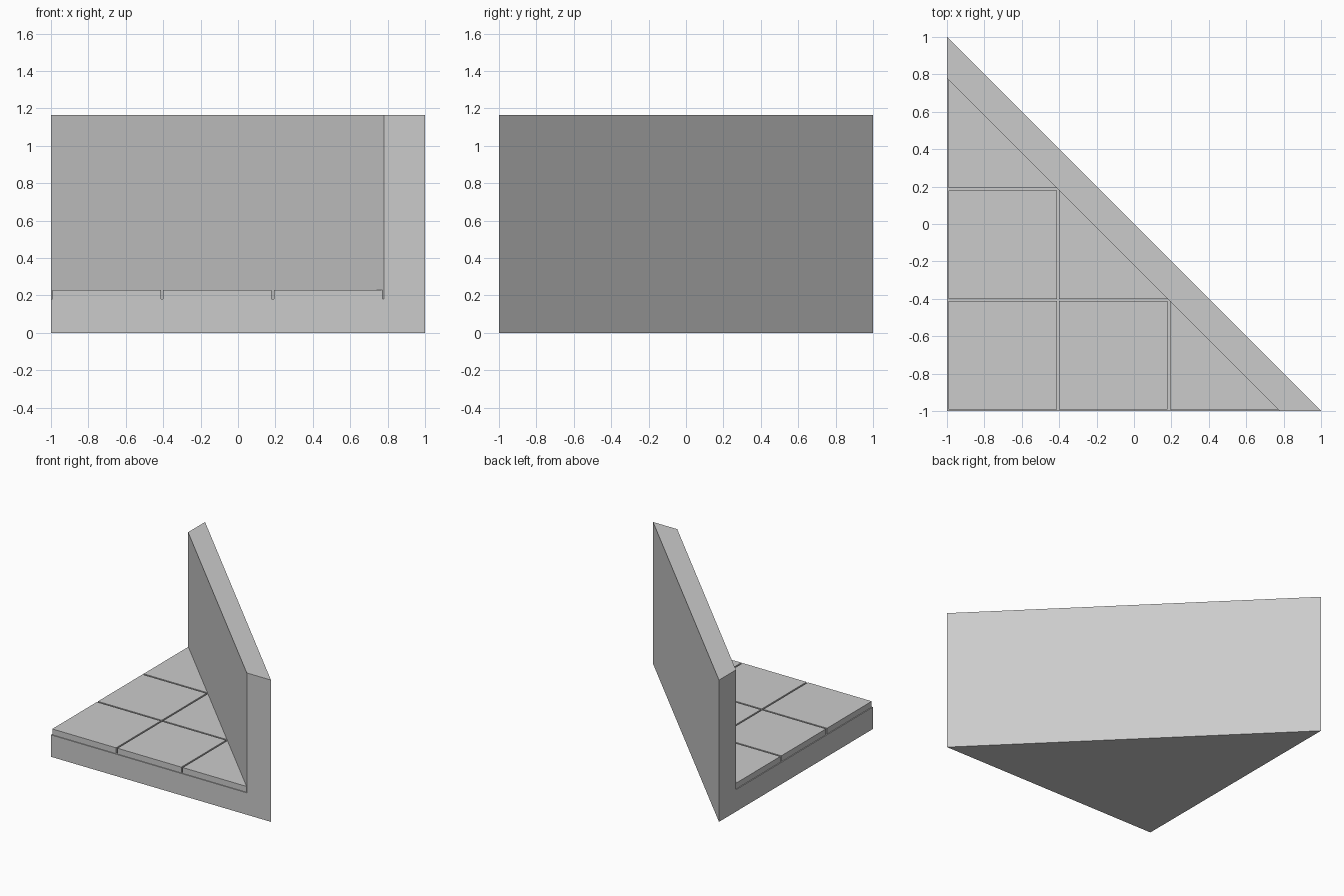
import bpy
import bmesh
from mathutils import Vector, Matrix

if "Cube" in bpy.data.objects:
    bpy.data.objects.remove(bpy.data.objects["Cube"], do_unlink=True)

BASE_TOP, TILE_TOP, WALL_TOP = 0.18, 0.228, 1.165
WALL_SUM = -0.22            # inner wall face lies on x + y = WALL_SUM
TILE, PITCH, START = 0.58, 0.593, -0.993

stone = bpy.data.materials.new("grey stone")
stone.use_nodes = True
stone.diffuse_color = (0.6, 0.6, 0.6, 1)
stone.node_tree.nodes["Principled BSDF"].inputs["Base Color"].default_value = (0.6, 0.6, 0.6, 1)


def cut(bm, point, normal):
    """Remove everything on the normal's side and cap the opening."""
    result = bmesh.ops.bisect_plane(
        bm, geom=bm.verts[:] + bm.edges[:] + bm.faces[:], dist=1e-5,
        plane_co=point, plane_no=normal, clear_outer=True)
    edges = [e for e in result["geom_cut"]
             if isinstance(e, bmesh.types.BMEdge) and e.is_boundary]
    if edges:
        bmesh.ops.edgeloop_fill(bm, edges=edges)


def finish(bm, name):
    bmesh.ops.recalc_face_normals(bm, faces=bm.faces[:])
    mesh = bpy.data.meshes.new(name)
    bm.to_mesh(mesh)
    bm.free()
    mesh.materials.append(stone)
    obj = bpy.data.objects.new(name, mesh)
    bpy.context.collection.objects.link(obj)
    return obj


# Base and diagonal wall: one L profile swept along the diagonal, trimmed square
bm = bmesh.new()
across = Vector((0.5, 0.5, 0))
along = Vector((1, -1, 0))
profile = [(-3, 0), (0, 0), (0, WALL_TOP), (WALL_SUM, WALL_TOP),
           (WALL_SUM, BASE_TOP), (-3, BASE_TOP)]
verts = [bm.verts.new(across * s - along * 3 + Vector((0, 0, z))) for s, z in profile]
face = bm.faces.new(verts)
swept = bmesh.ops.extrude_face_region(bm, geom=[face], use_keep_orig=True)
bmesh.ops.translate(bm, vec=along * 6,
                    verts=[v for v in swept["geom"] if isinstance(v, bmesh.types.BMVert)])
for normal in (Vector((-1, 0, 0)), Vector((0, -1, 0))):
    cut(bm, normal, normal)
finish(bm, "base_and_diagonal_wall")

# Floor tiles, trimmed where they meet the wall
for row in range(3):
    for col in range(3 - row):
        x, y = START + col * PITCH, START + row * PITCH
        size = Vector((TILE, TILE, TILE_TOP - BASE_TOP))
        centre = Vector((x, y, BASE_TOP)) + size / 2
        bm = bmesh.new()
        bmesh.ops.create_cube(bm, size=1,
                              matrix=Matrix.Translation(centre) @ Matrix.Diagonal(size.to_4d()))
        cut(bm, across * WALL_SUM, across.normalized())
        finish(bm, f"floor_tile_{row + 1}_{col + 1}")
